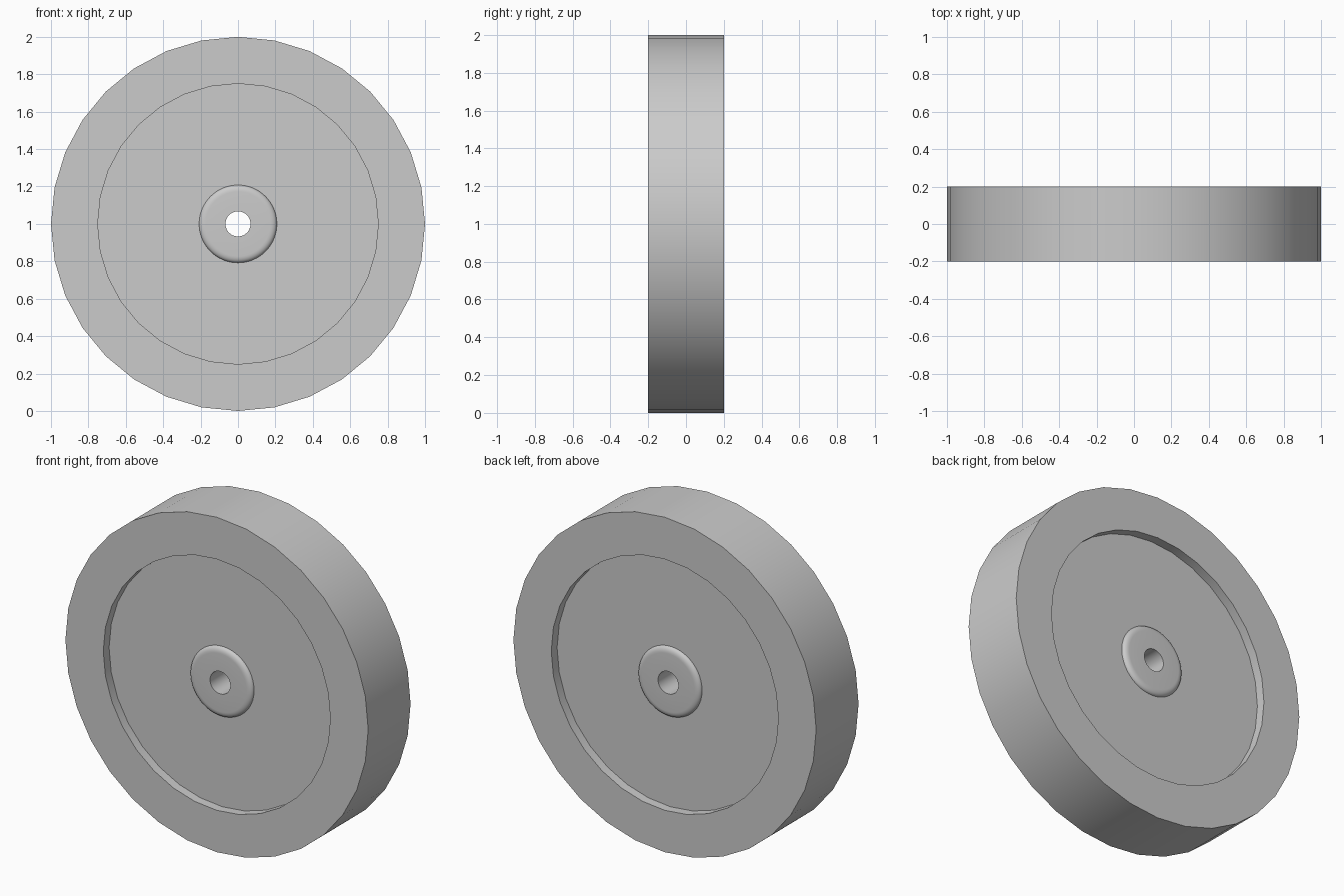
import bpy
import bmesh
from math import cos, sin, pi, radians

# Remove the default cube
cube = bpy.data.objects.get("Cube")
if cube:
    bpy.data.objects.remove(cube, do_unlink=True)

grey = bpy.data.materials.new("light_grey")
grey.use_nodes = True
grey.diffuse_color = (0.6, 0.6, 0.6, 1)
grey.node_tree.nodes["Principled BSDF"].inputs["Base Color"].default_value = (0.6, 0.6, 0.6, 1)


def lathe(name, profile, sides):
    """Turn an open (radius, y) profile around the wheel axle."""
    bm = bmesh.new()
    rings = []
    for i in range(sides):
        a = 2 * pi * i / sides
        rings.append([bm.verts.new((r * cos(a), y, 1 + r * sin(a))) for r, y in profile])
    for i, ring in enumerate(rings):
        after = rings[(i + 1) % sides]
        for j in range(len(profile) - 1):
            bm.faces.new((ring[j], after[j], after[j + 1], ring[j + 1]))
    mesh = bpy.data.meshes.new(name)
    bm.to_mesh(mesh)
    bm.free()
    mesh.materials.append(grey)
    obj = bpy.data.objects.new(name, mesh)
    bpy.context.collection.objects.link(obj)
    bpy.ops.object.select_all(action='DESELECT')
    obj.select_set(True)
    bpy.context.view_layer.objects.active = obj
    bpy.ops.object.shade_smooth_by_angle(angle=radians(30))
    return obj


def mirrored(half):
    """Add the same profile points on the other side of the wheel."""
    return half + [(r, -y) for r, y in reversed(half)]


half_width = 0.2
floor_y = 0.145
hub_y = 0.168
hub_radius = 0.208
bore_radius = 0.067

# Wheel: recessed disc, raised ring and tread on both sides
lathe("wheel", mirrored([(hub_radius - 0.01, floor_y), (0.75, floor_y),
                         (0.75, half_width), (1, half_width)]), 32)

# Hub: rounded boss on each side, joined by the axle bore
round_width = 0.035
steps = 6
edge = []
for k in range(steps + 1):
    a = pi / 2 * k / steps
    edge.append((hub_radius - round_width * (1 - cos(a)),
                 -floor_y - (hub_y - floor_y) * sin(a)))
lathe("hub", mirrored(edge + [(bore_radius, -hub_y)]), 64)
